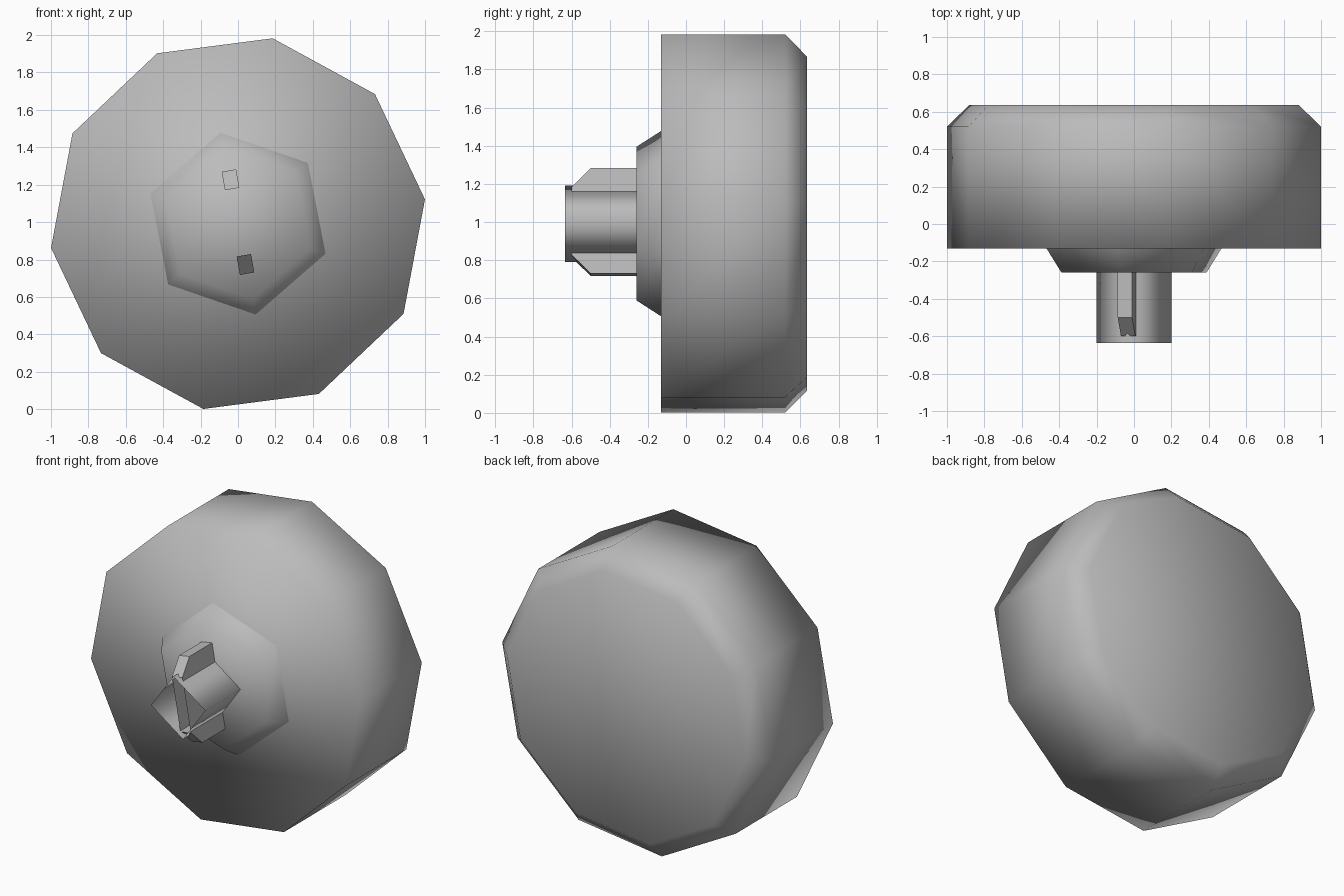
import bpy, bmesh, math

cube = bpy.data.objects.get("Cube")
if cube:
    bpy.data.objects.remove(cube, do_unlink=True)

CENTRE_Z = 0.992

grey = bpy.data.materials.new("plain_grey")
grey.use_nodes = True
COLOUR = (0.5, 0.5, 0.5, 1)
grey.diffuse_color = COLOUR
grey.node_tree.nodes["Principled BSDF"].inputs["Base Color"].default_value = COLOUR


def finish(name, bm, smooth):
    bmesh.ops.recalc_face_normals(bm, faces=bm.faces)
    for face in bm.faces:
        face.smooth = smooth
    mesh = bpy.data.meshes.new(name)
    bm.to_mesh(mesh)
    bm.free()
    mesh.materials.append(grey)
    obj = bpy.data.objects.new(name, mesh)
    bpy.context.collection.objects.link(obj)
    return obj


def lathe(name, sides, phase, profile, front_cap, back_cap):
    """Polygonal rings of (y, radius) around the y axis, joined front to back."""
    bm = bmesh.new()
    rings = []
    for y, radius in profile:
        angles = [math.radians(phase + 360 * i / sides) for i in range(sides)]
        rings.append([bm.verts.new((radius * math.cos(a), y, CENTRE_Z + radius * math.sin(a)))
                      for a in angles])
    for front, back in zip(rings, rings[1:]):
        for i in range(sides):
            j = (i + 1) % sides
            bm.faces.new((front[i], front[j], back[j], back[i]))
    if front_cap:
        bm.faces.new(rings[0])
    if back_cap:
        bm.faces.new(rings[-1])
    return finish(name, bm, True)


# Wide ten-sided grip with a chamfered back
lathe("knob_body", 10, 7.4, [(-0.13, 1.008), (0.52, 1.008), (0.635, 0.89)], True, True)

# Six-sided tapered collar
lathe("collar", 6, 41, [(-0.26, 0.41), (-0.13, 0.495)], True, False)

# Open square stem
lathe("stem", 4, 10, [(-0.635, 0.204), (-0.26, 0.204)], False, False)

# Hollow key blade through the stem, with chamfered ends and an open front
TILT = math.radians(10)
outline = [(-0.28, -0.26), (-0.28, -0.5), (-0.18, -0.6),
           (0.18, -0.6), (0.28, -0.5), (0.28, -0.26)]
bm = bmesh.new()
walls = []
for side in (-0.039, 0.039):
    walls.append([bm.verts.new((side * math.cos(TILT) - u * math.sin(TILT), y,
                                CENTRE_Z + 0.008 + side * math.sin(TILT) + u * math.cos(TILT)))
                  for u, y in outline])
    bm.faces.new(walls[-1])
for i in (0, 1, 3, 4):
    bm.faces.new((walls[0][i], walls[0][i + 1], walls[1][i + 1], walls[1][i]))
finish("key_blade", bm, False)
